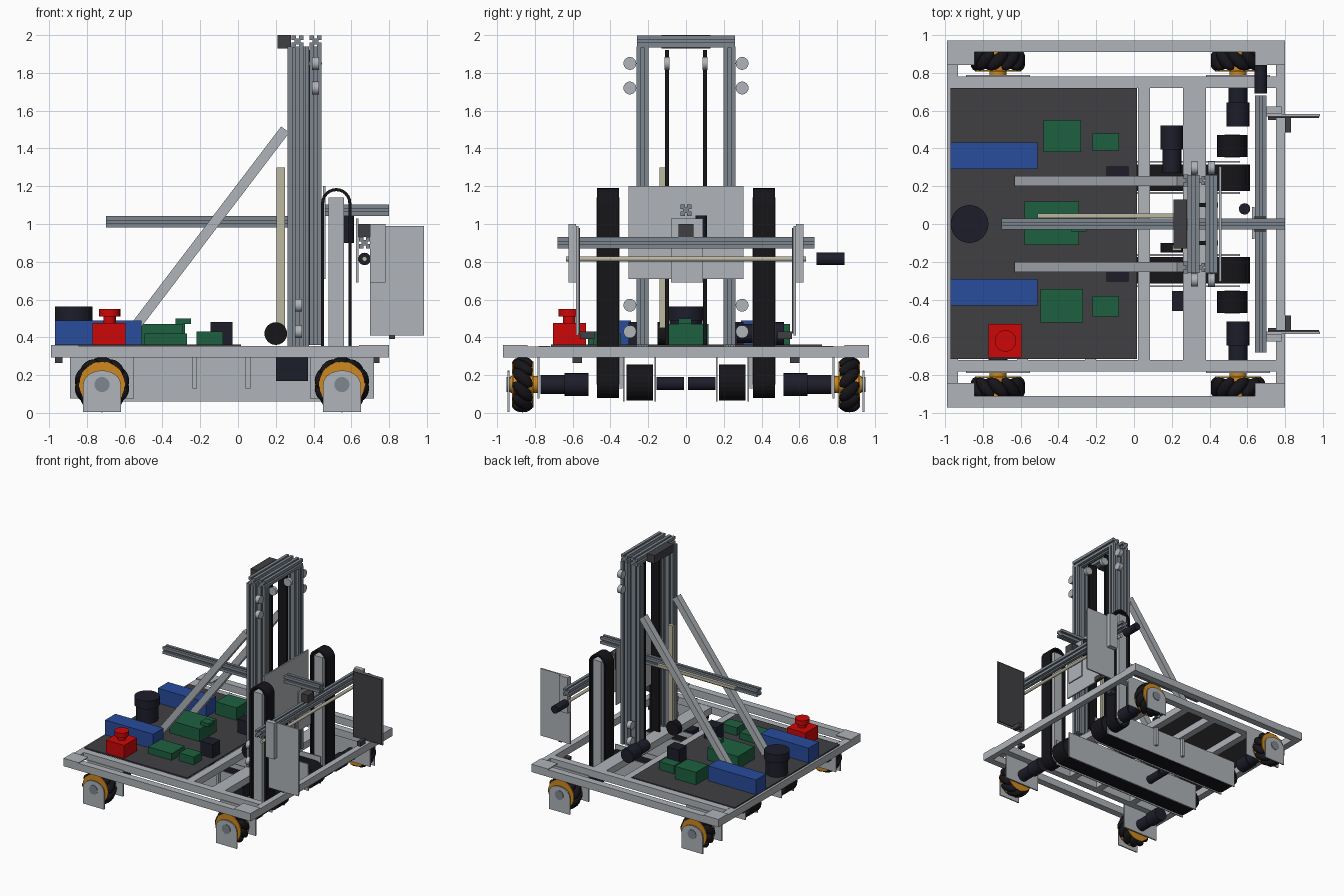
import bpy, bmesh, math
from mathutils import Matrix, Vector

cube = bpy.data.objects.get("Cube")
if cube:
    bpy.data.objects.remove(cube)


def material(name, red, green, blue):
    mat = bpy.data.materials.new(name)
    linear = [(c / 255) ** 2.2 for c in (red, green, blue)] + [1]
    mat.use_nodes = True
    mat.diffuse_color = linear
    mat.node_tree.nodes["Principled BSDF"].inputs["Base Color"].default_value = linear
    return mat


aluminium = material("aluminium", 174, 178, 183)
slate = material("extrusion_grey", 124, 133, 141)
charcoal = material("charcoal", 66, 65, 68)
black = material("motor_black", 35, 35, 47)
rubber = material("rubber_black", 28, 28, 32)
blue = material("battery_blue", 45, 77, 155)
green = material("board_green", 34, 96, 66)
red = material("stop_red", 204, 16, 16)
orange = material("hub_orange", 205, 135, 35)
beige = material("rod_beige", 186, 182, 160)


def finish(name, mat, bm):
    bmesh.ops.recalc_face_normals(bm, faces=bm.faces)
    mesh = bpy.data.meshes.new(name)
    bm.to_mesh(mesh)
    bm.free()
    mesh.materials.append(mat)
    obj = bpy.data.objects.new(name, mesh)
    bpy.context.collection.objects.link(obj)
    return obj


def box(name, mat, x, y, z):
    """Box from three (low, high) ranges."""
    bm = bmesh.new()
    spans = [sorted(r) for r in (x, y, z)]
    size = [b - a for a, b in spans]
    mid = [(a + b) / 2 for a, b in spans]
    bmesh.ops.create_cube(bm, size=1, matrix=Matrix.Translation(mid) @ Matrix.Diagonal((*size, 1)))
    return finish(name, mat, bm)


def between(a, b):
    a, b = Vector(a), Vector(b)
    turn = (b - a).to_track_quat("Z", "Y").to_matrix().to_4x4()
    return Matrix.Translation((a + b) / 2) @ turn, (b - a).length


def rod(name, mat, a, b, radius, sides=24):
    """Smooth cylinder between two points."""
    bm = bmesh.new()
    matrix, length = between(a, b)
    bmesh.ops.create_cone(bm, cap_ends=True, segments=sides, radius1=radius,
                          radius2=radius, depth=length, matrix=matrix)
    for f in bm.faces:
        f.smooth = len(f.verts) == 4
    for e in bm.edges:
        e.smooth = all(len(f.verts) == 4 for f in e.link_faces)
    return finish(name, mat, bm)


def prism(name, mat, points, a, b):
    """Flat profile pushed from a to b along the line between them."""
    bm = bmesh.new()
    matrix, length = between(a, b)
    face = bm.faces.new([bm.verts.new((u, v, -length / 2)) for u, v in points])
    new = bmesh.ops.extrude_face_region(bm, geom=[face])["geom"]
    bmesh.ops.translate(bm, vec=(0, 0, length),
                        verts=[g for g in new if isinstance(g, bmesh.types.BMVert)])
    bmesh.ops.transform(bm, matrix=matrix, verts=bm.verts)
    return finish(name, mat, bm)


def extrusion(name, a, b, half=.032):
    """Slotted aluminium profile."""
    pts = []
    for k in range(4):
        c, s = round(math.cos(k * math.pi / 2)), round(math.sin(k * math.pi / 2))
        for u, v in ((.5, .22), (1, .22), (1, 1), (.22, 1), (.22, .5)):
            pts.append(((u * c - v * s) * half, (u * s + v * c) * half))
    return prism(name, slate, pts, a, b)


def belt(name, a, b, radius, y0, y1):
    """Endless belt looping around two points in the xz plane."""
    bm = bmesh.new()
    angle = math.atan2(b[1] - a[1], b[0] - a[0])
    loop = []
    for end, start in ((b, angle - math.pi / 2), (a, angle + math.pi / 2)):
        for i in range(13):
            t = start + math.pi * i / 12
            loop.append((end[0] + radius * math.cos(t), end[1] + radius * math.sin(t)))
    rows = [[bm.verts.new((x, y, z)) for x, z in loop] for y in (y0, y1)]
    for i in range(len(loop)):
        j = (i + 1) % len(loop)
        bm.faces.new((rows[0][i], rows[0][j], rows[1][j], rows[1][i]))
    obj = finish(name, rubber, bm)
    mod = obj.modifiers.new("thickness", "SOLIDIFY")
    mod.thickness = .016


def motor(name, x, z, y0, y1):
    """Two-stage gear motor along y."""
    mid = (y0 + y1) / 2
    rod(name + "_gearbox", black, (x, y0, z), (x, mid, z), .05)
    rod(name + "_body", black, (x, mid, z), (x, y1, z), .06)


# Chassis cross beams and deck
for x0, x1, half in ((-.99, -.93, .91), (-.62, -.56, .72), (-.26, -.2, .72),
                     (.02, .085, .72), (.26, .38, .72), (.75, .8, .91)):
    box("cross_beam", aluminium, (x0, x1), (-half, half), (.292, .352))
box("deck", charcoal, (-.97, .015), (-.715, .72), (.352, .362))

for s, side in ((1, "left"), (-1, "right")):
    # Chassis rails, corner plates, feet
    box(side + "_outer_rail", aluminium, (-.99, .8), (s * .91, s * .97), (.292, .354))
    box(side + "_inner_rail", aluminium, (-.93, .75), (s * .72, s * .78), (.292, .354))
    for x0, x1 in ((-.99, -.845), (.64, .8)):
        box(side + "_corner_plate", aluminium, (x0, x1), (s * .84, s * .97), (.352, .36))
    for x in (-.95, .73):
        box(side + "_sensor", charcoal, (x - .02, x + .02), (s * .55, s * .6), (.265, .292))

    # Roller wheels with brackets and motors
    for x in (-.72, .55):
        y = s * .865
        box("wheel_inner_plate", aluminium, (x - .17, x + .17), (s * .775, s * .787), (.075, .3))
        arc = [(.1 * math.cos(i * math.pi / 10), -.075 * math.sin(i * math.pi / 10)) for i in range(11)]
        fork = prism("wheel_outer_plate", aluminium, [(-.1, .145), *[(-u, v) for u, v in arc], (.1, .145)],
                     (0, 0, -.005), (0, 0, .005))
        fork.matrix_world = Matrix.Translation((x, s * .94, .15)) @ Matrix.Rotation(math.pi / 2, 4, "X")
        rod("axle_cap", slate, (x, s * .93, .15), (x, s * .95, .15), .04)
        rod("wheel_hub", orange, (x, s * .78, .15), (x, s * .93, .15), .045)
        rod("wheel_core", orange, (x, s * .835, .15), (x, s * .895, .15), .09)
        for d in (-.053, .053):
            rod("wheel_disc", orange, (x, y + d - .004, .15), (x, y + d + .004, .15), .122)
        twist = s if x > 0 else -s
        bm = bmesh.new()
        for k in range(10):
            place = (Matrix.Translation((x, y, .15)) @ Matrix.Rotation(k * math.pi / 5, 4, "Y")
                     @ Matrix.Translation((0, 0, .113)) @ Matrix.Rotation(twist * math.pi / 4, 4, "Z")
                     @ Matrix.Diagonal((.034, .07, .034, 1)))
            bmesh.ops.create_uvsphere(bm, u_segments=12, v_segments=8, radius=1, matrix=place)
        for f in bm.faces:
            f.smooth = True
        finish("wheel_rollers", rubber, bm)
        motor("wheel_motor", x, .15, s * .77, s * .515)

    # Low intake conveyors
    belt(side + "_low_belt", (-.75, .16), (.52, .16), .095, s * .175, s * .315)
    for y in (.16, .325):
        box(side + "_conveyor_plate", aluminium, (-.8, .56), (s * y, s * (y + .008)), (.06, .292))
    rod(side + "_drum", black, (.53, s * .18, .16), (.53, s * .315, .16), .085)
    rod(side + "_small_motor", black, (-.3, s * .01, .155), (-.3, s * .155, .155), .035)
    for x in (-.23, .053):
        box(side + "_hanger", aluminium, (x - .012, x + .012), (s * .335, s * .36), (.13, .3))

    # Upright conveyors
    belt(side + "_upright_belt", (.52, .16), (.52, 1.11), .08, s * .355, s * .47)
    box(side + "_belt_frame", aluminium, (.48, .56), (s * .352, s * .473), (.15, 1.14))

    # Mast posts, pulleys, lift belts, braces
    extrusion(side + "_rear_post", (.295, s * .23, .352), (.295, s * .23, 1.94))
    extrusion(side + "_middle_post", (.352, s * .23, .352), (.352, s * .23, 1.94), .024)
    extrusion(side + "_front_post", (.41, s * .23, .36), (.41, s * .23, 1.94))
    for x, z in ((.41, 1.85), (.41, 1.72), (.32, .57), (.32, .43)):
        rod(side + "_pulley", aluminium, (x - .018, s * .297, z), (x + .018, s * .297, z), .034)
    rod(side + "_top_pulley", aluminium, (.41, s * .088, 1.85), (.41, s * .115, 1.85), .034)
    box(side + "_lift_belt", rubber, (.32, .4), (s * .09, s * .112), (.36, 1.92))
    prism(side + "_brace", aluminium, [(-.027, -.027), (.027, -.027), (.027, .027), (-.027, .027)],
          (-.61, s * .228, .37), (.25, s * .228, 1.5))

    # Gripper panels
    box(side + "_gripper_panel", aluminium, (.7, .985), (s * .57, s * .582), (.41, .99))
    box(side + "_gripper_pad", charcoal, (.71, .98), (s * .561, s * .57), (.42, .98))
    box(side + "_gripper_bracket", aluminium, (.7, .78), (s * .582, s * .622), (.69, 1))
    box(side + "_gripper_stop", charcoal, (.8, .83), (s * .485, s * .56), (.39, .43))

    # Batteries and controllers
    box(side + "_battery", blue, (-.97, -.51), (s * .29, s * .43), (.362, .49))
    box(side + "_controller", black, (-.145, -.03), (s * .2, s * .305), (.362, .48))

# Mast top
for x in (.315, .41):
    extrusion("mast_crossbar", (x, -.26, 1.967), (x, .26, 1.967))
box("mast_top_box", charcoal, (.21, .28), (-.13, .13), (1.93, 2))

# Lift drive and motors under the mast
box("lift_spring", beige, (.205, .25), (-.14, -.11), (.44, 1.3))
motor("lift_motor", .2, .42, .27, .52)
rod("lift_spool", rubber, (.2, -.15, .42), (.2, -.1, .42), .06)
box("drive_box", black, (.2, .37), (-.46, -.355), (.17, .292))

# Boom and carriage
extrusion("rear_boom", (-.7, 0, 1.012), (.46, 0, 1.012), .03)
extrusion("front_boom", (.44, 0, 1.072), (.8, 0, 1.072), .03)
box("boom_spring", beige, (-.51, .24), (.032, .056), (1, 1.025))
box("carriage_plate", aluminium, (.45, .462), (-.305, .305), (.71, 1.2))
box("wrist_plate", aluminium, (.625, .637), (-.08, .09), (.69, 1.03))
box("wrist_block", charcoal, (.637, .7), (-.04, .04), (.93, 1))
rod("wrist_motor", black, (.585, .08, .9), (.585, .08, 1.045), .03)

# Gripper crossbar, screw and motor
extrusion("gripper_crossbar", (.67, -.68, .9), (.67, .68, .9), .03)
rod("gripper_screw", beige, (.67, -.635, .815), (.67, .635, .815), .013)
rod("gripper_motor", black, (.67, .69, .815), (.67, .84, .815), .033)

# Circuit boards
for x, y, z in (((-.48, -.28), (.38, .55), (.362, .47)),
                ((-.22, -.08), (.39, .48), (.362, .43)),
                ((-.58, -.29), (-.11, .12), (.362, .47)),
                ((-.33, -.25), (-.04, .03), (.47, .5)),
                ((-.495, -.27), (-.52, -.345), (.362, .42)),
                ((-.22, -.08), (-.49, -.38), (.362, .43))):
    box("circuit_board", green, x, y, z)

# Scanner drum
rod("scanner_base", black, (-.87, 0, .362), (-.87, 0, .49), .088, 32)
rod("scanner_head", black, (-.87, 0, .49), (-.87, 0, .562), .1, 32)

# Stop button
box("stop_box", red, (-.77, -.595), (-.705, -.53), (.362, .475))
rod("stop_stem", red, (-.68, -.618, .47), (-.68, -.618, .52), .033)
rod("stop_cap", red, (-.68, -.618, .51), (-.68, -.618, .55), .057)
